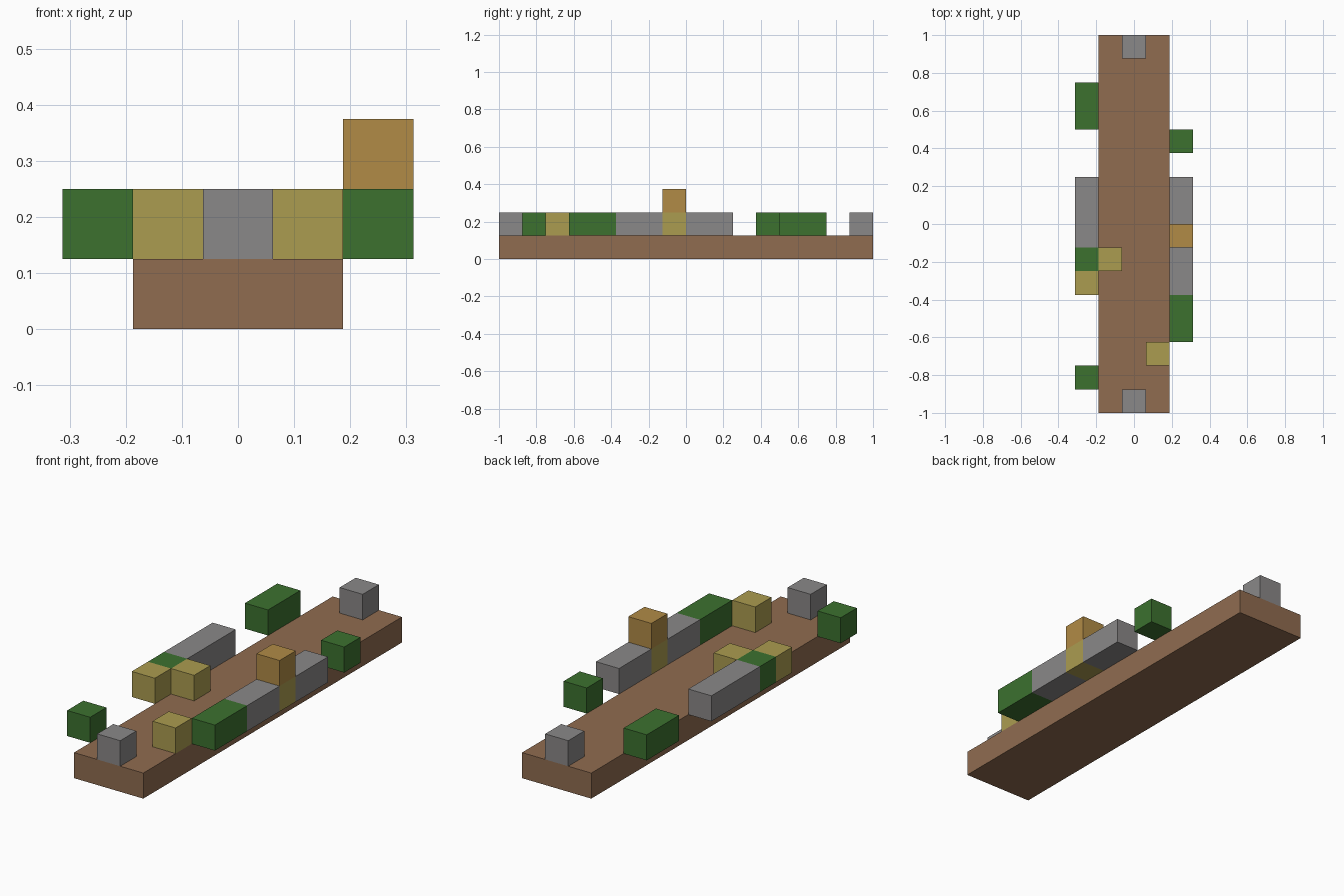
import bpy
import bmesh
from mathutils import Vector

cube = bpy.data.objects.get("Cube")
if cube:
    bpy.data.objects.remove(cube, do_unlink=True)

U = 0.125  # edge of one block


def material(name, rgb):
    """Flat material from display colour values."""
    color = [((c / 255 + 0.055) / 1.055) ** 2.4 for c in rgb] + [1.0]
    mat = bpy.data.materials.new(name)
    mat.use_nodes = True
    mat.diffuse_color = color
    shader = mat.node_tree.nodes["Principled BSDF"]
    shader.inputs["Base Color"].default_value = color
    shader.inputs["Roughness"].default_value = 0.9
    return mat


brown = material("earth brown", (144, 108, 80))
grey = material("stone grey", (138, 136, 136))
green = material("leaf green", (60, 113, 47))
straw = material("straw yellow", (171, 156, 80))
ochre = material("ochre", (177, 139, 70))


def block(name, mat, column, row, length=1, level=1, width=1):
    """Box on the block grid: column is its centre in x, row its front edge."""
    size = Vector((width, length, 1)) * U
    centre = Vector((column, row + length / 2, level + 0.5)) * U
    bm = bmesh.new()
    bmesh.ops.create_cube(bm, size=1)
    bmesh.ops.scale(bm, vec=size, verts=bm.verts)
    bmesh.ops.translate(bm, vec=centre, verts=bm.verts)
    mesh = bpy.data.meshes.new(name)
    bm.to_mesh(mesh)
    bm.free()
    mesh.materials.append(mat)
    bpy.context.collection.objects.link(bpy.data.objects.new(name, mesh))


# Long base plank and the stone at each end
block("base_plank", brown, 0, -8, length=16, level=0, width=3)
block("front_end_stone", grey, 0, -8)
block("back_end_stone", grey, 0, 7)

# Left edge (+x)
block("left_front_hedge", green, 2, -5, length=2)
block("left_front_wall", grey, 2, -3, length=2)
block("left_post_base", straw, 2, -1)
block("left_post_top", ochre, 2, -1, level=2)
block("left_back_wall", grey, 2, 0, length=2)
block("left_back_bush", green, 2, 3)

# Right edge (-x)
block("right_front_bush", green, -2, -7)
block("right_straw_block", straw, -2, -3)
block("right_middle_bush", green, -2, -2)
block("right_wall", grey, -2, -1, length=3)
block("right_back_hedge", green, -2, 4, length=2)

# Straw blocks standing on the plank
block("plank_straw_left", straw, 1, -6)
block("plank_straw_right", straw, -1, -2)
